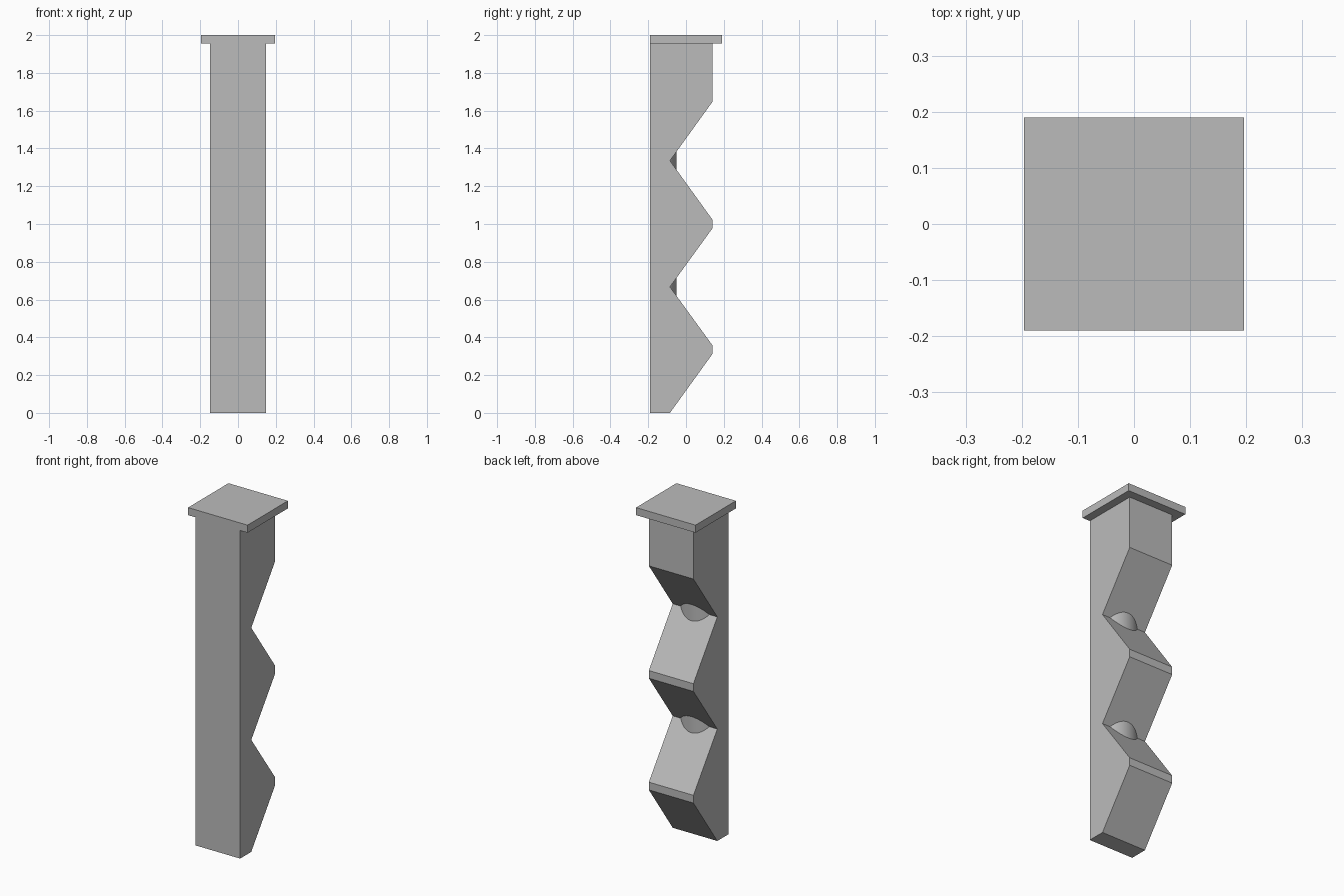
import bpy
import bmesh
import math
from mathutils import Vector

cube = bpy.data.objects.get("Cube")
if cube:
    bpy.data.objects.remove(cube, do_unlink=True)

grey = bpy.data.materials.new("light_grey")
grey.use_nodes = True
grey.diffuse_color = (0.5, 0.5, 0.5, 1)
grey.node_tree.nodes["Principled BSDF"].inputs["Base Color"].default_value = (0.5, 0.5, 0.5, 1)


def extrude_outline(name, points, direction):
    """Closed prism from a planar outline."""
    bm = bmesh.new()
    face = bm.faces.new([bm.verts.new(p) for p in points])
    result = bmesh.ops.extrude_face_region(bm, geom=[face], use_keep_orig=True)
    moved = [v for v in result["geom"] if isinstance(v, bmesh.types.BMVert)]
    bmesh.ops.translate(bm, verts=moved, vec=Vector(direction))
    bmesh.ops.recalc_face_normals(bm, faces=bm.faces)
    mesh = bpy.data.meshes.new(name)
    bm.to_mesh(mesh)
    bm.free()
    mesh.materials.append(grey)
    obj = bpy.data.objects.new(name, mesh)
    bpy.context.collection.objects.link(obj)
    return obj


FRONT, NOTCH, BACK = -0.19, -0.085, 0.14
HALF_WIDTH = 0.147
CAP_BASE = 1.955

# Notched shaft: zigzag side profile extruded across the width
outline = [(FRONT, 0), (NOTCH, 0)]
for peak, valley in ((0.335, 0.667), (1.0, 1.335)):
    outline += [(BACK, peak - 0.023), (BACK, peak + 0.023), (NOTCH, valley)]
outline += [(BACK, 1.647), (BACK, CAP_BASE), (FRONT, CAP_BASE)]
extrude_outline("notched_shaft", [(-HALF_WIDTH, y, z) for y, z in outline],
                (2 * HALF_WIDTH, 0, 0))

# Round core that shows in the bottoms of the notches
radius = 0.145
arc = [math.radians(20 + 140 * i / 32) for i in range(33)]
core = extrude_outline("round_core",
                       [(radius * math.cos(a), -0.195 + radius * math.sin(a), 0.1) for a in arc],
                       (0, 0, 1.7))
bpy.ops.object.select_all(action="DESELECT")
core.select_set(True)
bpy.context.view_layer.objects.active = core
bpy.ops.object.shade_smooth_by_angle(angle=math.radians(30))

# Square cap plate, flush with the front of the shaft
extrude_outline("cap_plate",
                [(-0.196, FRONT, CAP_BASE), (0.196, FRONT, CAP_BASE),
                 (0.196, -FRONT, CAP_BASE), (-0.196, -FRONT, CAP_BASE)],
                (0, 0, 2 - CAP_BASE))
